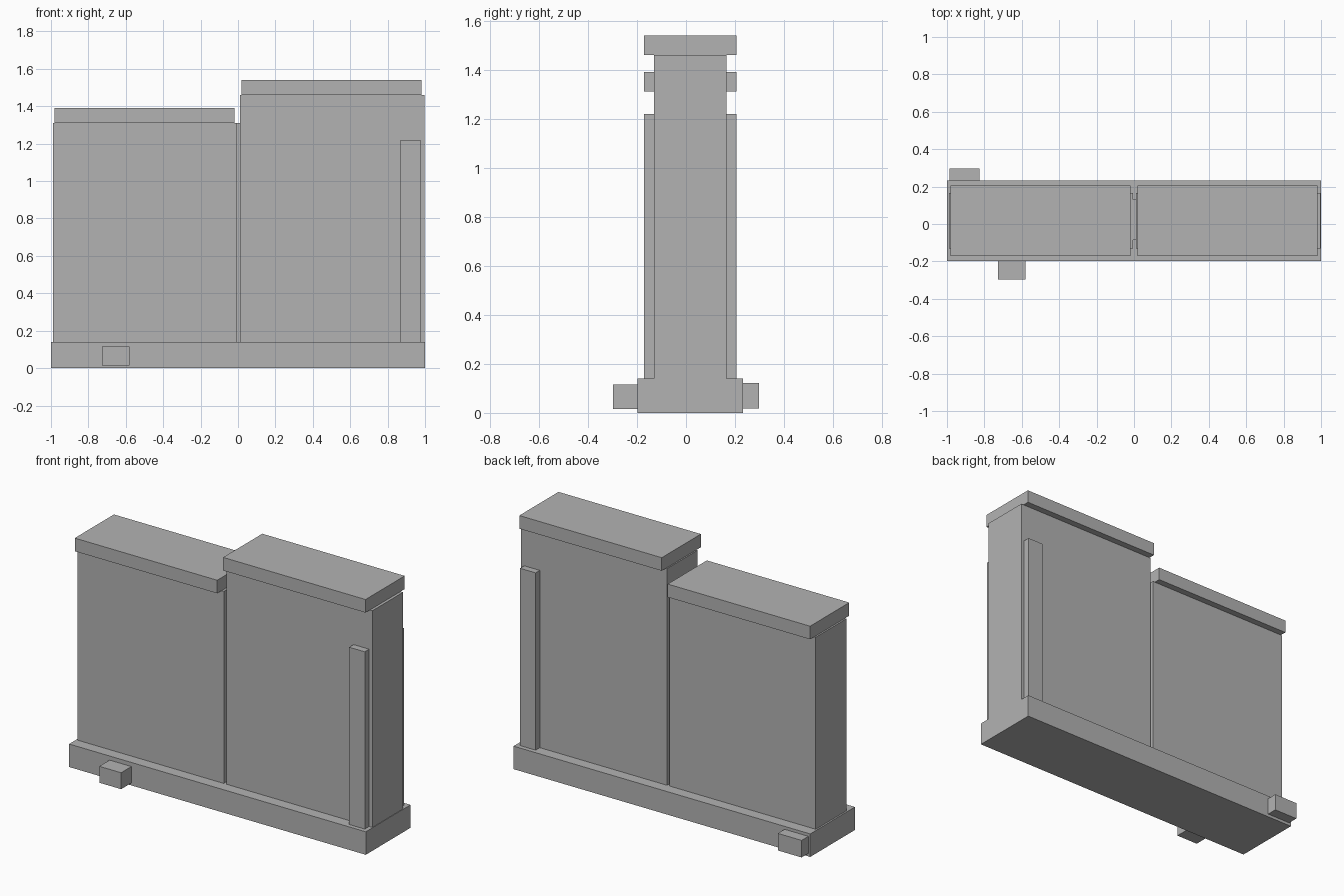
import bpy

if "Cube" in bpy.data.objects:
    bpy.data.objects.remove(bpy.data.objects["Cube"])

stone = bpy.data.materials.new("grey_stone")
stone.diffuse_color = (0.45, 0.45, 0.45, 1)
stone.use_nodes = True
stone.node_tree.nodes["Principled BSDF"].inputs["Base Color"].default_value = stone.diffuse_color


def box(name, x, y, z):
    """Box from (min, max) ranges on each axis."""
    bpy.ops.mesh.primitive_cube_add(size=1)
    ob = bpy.context.object
    ob.name = name
    for v in ob.data.vertices:
        v.co = [r[0] if c < 0 else r[1] for c, r in zip(v.co, (x, y, z))]
    ob.data.materials.append(stone)
    return ob


BASE_Y = (-0.198, 0.232)
WALL_Y = (-0.13, 0.165)
CAP_Y = (-0.172, 0.205)
FLOOR = 0.14

# Plinth
box("base", (-1, 1), BASE_Y, (0, FLOOR))

# Two wall panels of different height, each with a coping
for side, wall_x, cap_x, top in (
    ("left", (-0.99, -0.005), (-0.98, -0.02), 1.31),
    ("right", (0.012, 0.997), (0.02, 0.98), 1.46),
):
    box(side + "_wall", wall_x, WALL_Y, (FLOOR, top))
    box(side + "_coping", cap_x, CAP_Y, (top, top + 0.08))

# Recessed joint between the panels
box("joint", (-0.005, 0.012), (-0.085, 0.13), (FLOOR, 1.31))

# Vertical strips on both faces of the right panel
for name, y in (("front_strip", (CAP_Y[0], WALL_Y[0])),
                ("back_strip", (WALL_Y[1], CAP_Y[1]))):
    box(name, (0.87, 0.975), y, (FLOOR, 1.22))

# Small loose blocks against the plinth
box("front_block", (-0.727, -0.58), (-0.297, BASE_Y[0]), (0.015, 0.115))
box("back_block", (-0.987, -0.827), (BASE_Y[1], 0.297), (0.018, 0.122))
